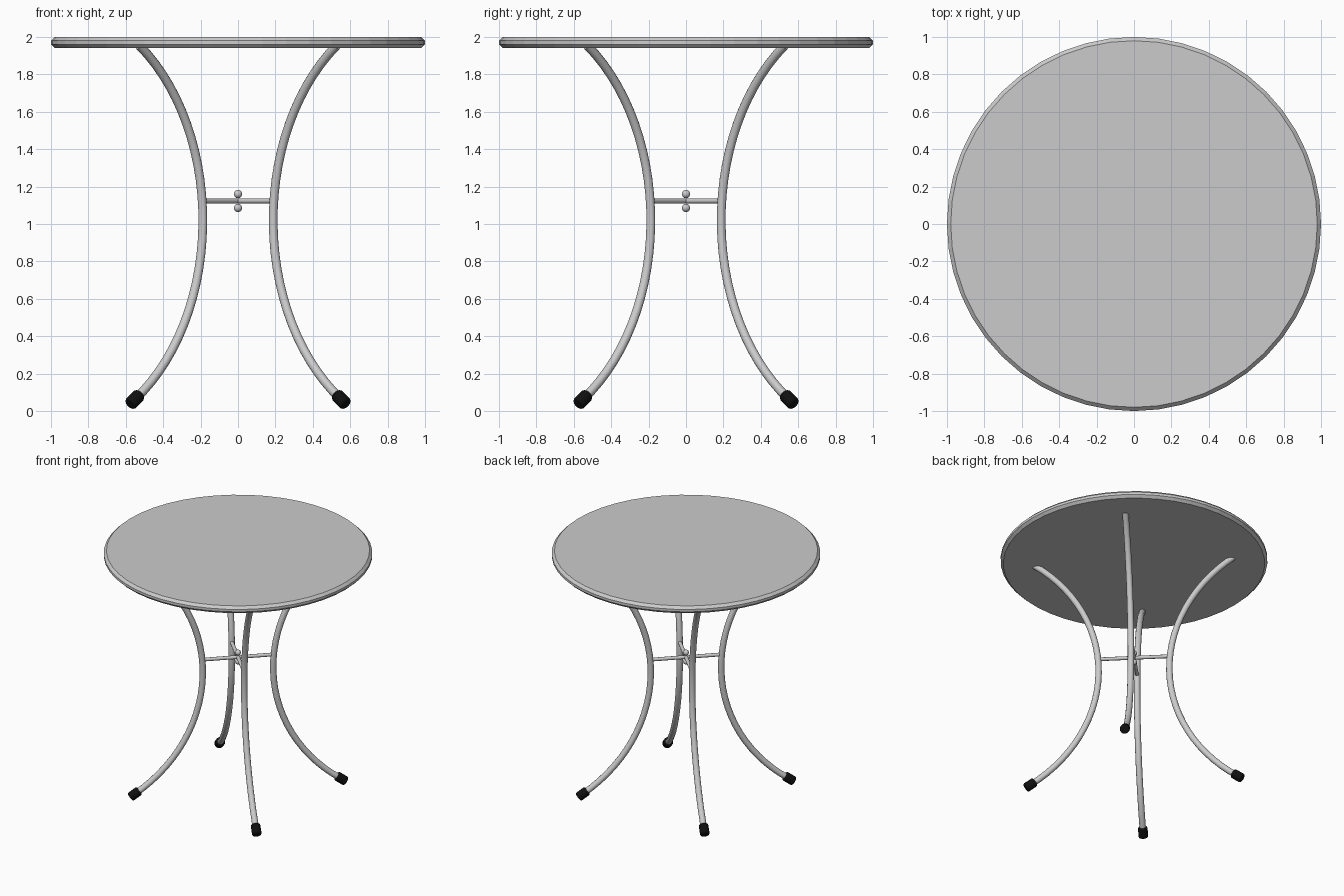
import bpy
from math import sin, cos, pi, asin
from mathutils import Vector

if "Cube" in bpy.data.objects:
    bpy.data.objects.remove(bpy.data.objects["Cube"])

MID_R, MID_Z, ARC = 0.266, 1.02, 1.15   # leg arc: closest radius, its height, arc radius


def black():
    m = bpy.data.materials.new("black_rubber")
    m.diffuse_color = (0.005, 0.005, 0.005, 1)
    m.use_nodes = True
    m.node_tree.nodes["Principled BSDF"].inputs["Base Color"].default_value = m.diffuse_color
    return m


def bevel(obj, width, segments):
    b = obj.modifiers.new("bevel", 'BEVEL')
    b.width, b.segments, b.limit_method = width, segments, 'ANGLE'
    b.angle_limit = 0.8


def tube(name, points, radius, res=4):
    cu = bpy.data.curves.new(name, 'CURVE')
    cu.dimensions, cu.bevel_depth, cu.bevel_resolution = '3D', radius, res
    cu.use_fill_caps = True
    s = cu.splines.new('POLY')
    s.points.add(len(points) - 1)
    for p, co in zip(s.points, points):
        p.co = (*co, 1)
    s.use_smooth = True
    obj = bpy.data.objects.new(name, cu)
    bpy.context.collection.objects.link(obj)
    return obj


def leg_point(t, a):
    """Point on the leg arc at arc angle t, in the vertical plane at azimuth a."""
    r = MID_R + ARC * (1 - cos(t))
    return Vector((r * cos(a), r * sin(a), MID_Z + ARC * sin(t)))


# Round table top with chamfered rims
bpy.ops.mesh.primitive_cylinder_add(vertices=48, radius=1, depth=0.06, location=(0, 0, 1.97))
top = bpy.context.object
top.name = "table_top"
bevel(top, 0.02, 1)
for v in top.data.vertices:          # keep the rim just under the widest ring
    v.co.z = max(min(v.co.z, 0.03), -0.03)

rubber = black()
t_low, t_high = asin((0.06 - MID_Z) / ARC), asin((1.955 - MID_Z) / ARC)
for i in range(4):
    a = pi / 4 + i * pi / 2
    # Curved tubular leg
    pts = [leg_point(t_low + (t_high - t_low) * k / 28, a) for k in range(29)]
    tube(f"leg_{i + 1}", pts, 0.024)

    # Rubber foot along the end of the leg
    axis = (pts[0] - pts[1]).normalized()
    bpy.ops.mesh.primitive_cylinder_add(vertices=20, radius=0.036, depth=0.085,
                                        location=pts[0] - axis * 0.003)
    foot = bpy.context.object
    foot.name = f"foot_{i + 1}"
    foot.rotation_euler = axis.to_track_quat('Z', 'Y').to_euler()
    foot.data.materials.append(rubber)
    bpy.ops.object.shade_smooth_by_angle()
    bevel(foot, 0.01, 2)

# Two crossing braces between opposite legs
for i in range(2):
    a = pi / 4 + i * pi / 2
    d = Vector((cos(a), sin(a), 0)) * MID_R
    c = Vector((0, 0, 1.123))
    tube(f"cross_brace_{i + 1}", [c - d, c + d], 0.014)

# Small finial balls above and below the crossing
for name, z in (("upper_ball", 1.16), ("lower_ball", 1.086)):
    bpy.ops.mesh.primitive_uv_sphere_add(segments=20, ring_count=12, radius=0.022, location=(0, 0, z))
    bpy.context.object.name = name
    bpy.ops.object.shade_smooth()
